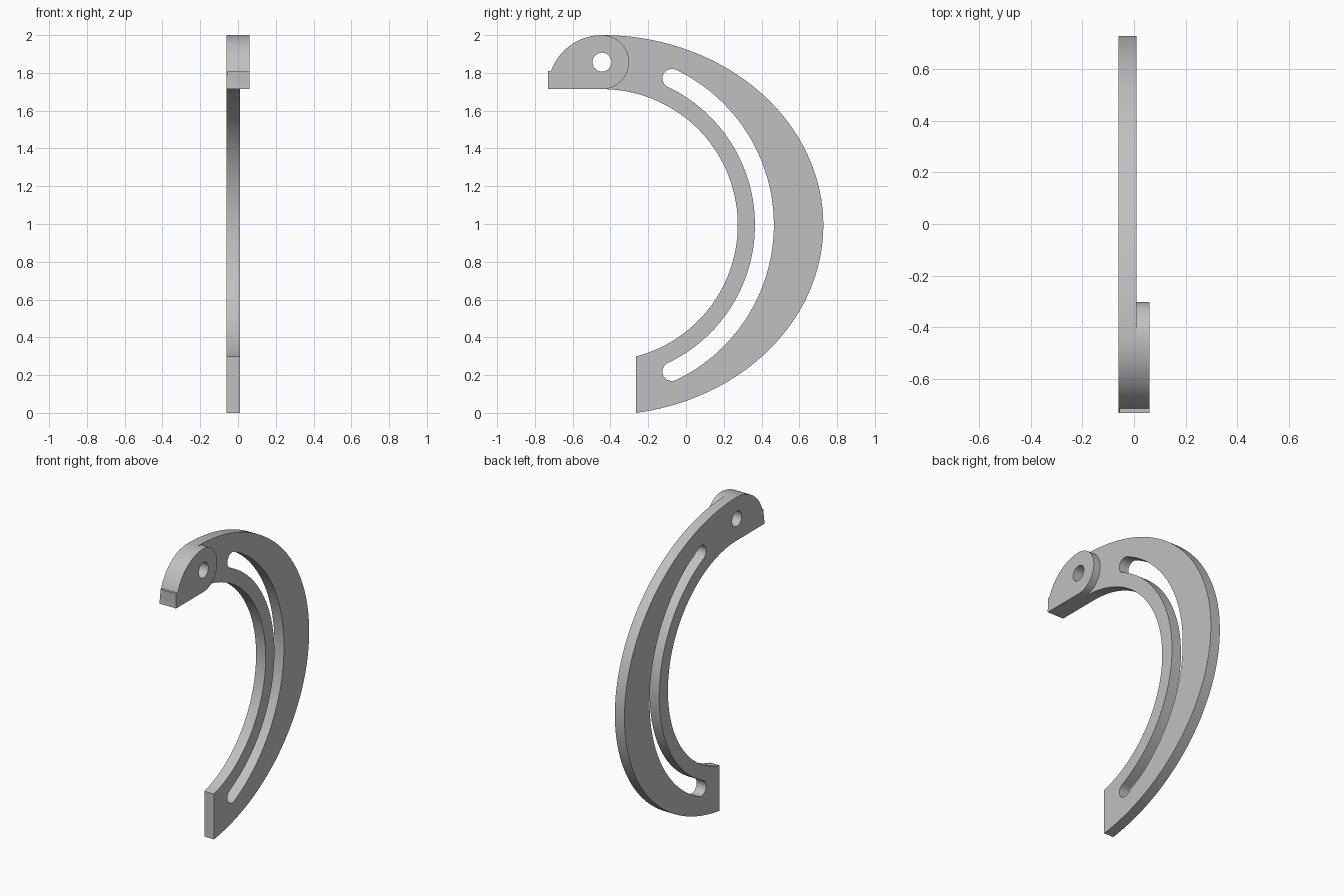
import bpy, bmesh, math
from math import radians, cos, sin

cube = bpy.data.objects.get("Cube")
if cube:
    bpy.data.objects.remove(cube, do_unlink=True)

grey = bpy.data.materials.new("plain grey")
grey.use_nodes = True
GREY = (0.53, 0.53, 0.53, 1)
grey.diffuse_color = GREY
grey.node_tree.nodes["Principled BSDF"].inputs["Base Color"].default_value = GREY

# Shared layout in the (y, z) plane
PIVOT_Y, PIVOT_Z, HUB_R = -0.445, 1.857, 0.143
ARC_Z = 0.995
BASE = PIVOT_Z - HUB_R
NOSE_R = 2.0 - BASE
INNER_R = ARC_Z - BASE + 2 * (BASE - ARC_Z)
END_Y = -0.265


def arc(cy, cz, ry, rz, start, end, steps):
    """Points along an elliptical arc, angles in degrees."""
    angles = [radians(start + (end - start) * i / steps) for i in range(steps + 1)]
    return [(cy + ry * cos(a), cz + rz * sin(a)) for a in angles]


def plate(name, x0, x1, loops):
    """Flat plate from an outline plus hole loops, thickened along x."""
    bm = bmesh.new()
    edges = []
    for loop in loops:
        vs = [bm.verts.new((x0, y, z)) for y, z in loop]
        edges += [bm.edges.new((v, vs[(i + 1) % len(vs)])) for i, v in enumerate(vs)]
    bmesh.ops.triangle_fill(bm, use_beauty=True, edges=edges, normal=(1, 0, 0))
    grown = bmesh.ops.extrude_face_region(bm, geom=bm.faces[:])["geom"]
    moved = [g for g in grown if isinstance(g, bmesh.types.BMVert)]
    bmesh.ops.translate(bm, verts=moved, vec=(x1 - x0, 0, 0))
    bmesh.ops.recalc_face_normals(bm, faces=bm.faces[:])
    mesh = bpy.data.meshes.new(name)
    bm.to_mesh(mesh)
    bm.free()
    mesh.materials.append(grey)
    obj = bpy.data.objects.new(name, mesh)
    bpy.context.collection.objects.link(obj)
    bpy.ops.object.select_all(action="DESELECT")
    obj.select_set(True)
    bpy.context.view_layer.objects.active = obj
    bpy.ops.object.shade_smooth_by_angle(angle=radians(30))
    return obj


pin_hole = arc(PIVOT_Y, PIVOT_Z, 0.05, 0.05, 0, 360, 40)[:-1]
nose = arc(PIVOT_Y, BASE, NOSE_R, NOSE_R, 90, 180, 28)

# Crescent arm: outer curve, rounded nose, inner curve, upright cut end
reach = 0.727 - PIVOT_Y
outer_start = -math.degrees(math.acos((END_Y - PIVOT_Y) / reach))
inner_end = -math.degrees(math.acos((END_Y - PIVOT_Y) / INNER_R))
outline = arc(PIVOT_Y, 0.994, reach, 1.006, outer_start, 90, 96)
outline += nose[1:]
outline += arc(PIVOT_Y, ARC_Z, INNER_R, INNER_R, 90, inner_end, 80)

# Curved slot with round ends, concentric with the inner curve
SLOT_R, SLOT_HALF, SPAN = 0.86, 0.05, 64.5
slot = arc(PIVOT_Y, ARC_Z, SLOT_R + SLOT_HALF, SLOT_R + SLOT_HALF, -SPAN, SPAN, 72)
for side, far in ((1, 1), (-1, -1)):
    ey = PIVOT_Y + SLOT_R * cos(radians(SPAN))
    ez = ARC_Z + side * SLOT_R * sin(radians(SPAN))
    first = SPAN if side > 0 else 180 - SPAN
    slot += arc(ey, ez, SLOT_HALF, SLOT_HALF, first, first + 180, 16)[1:-1]
    if side > 0:
        r = SLOT_R - SLOT_HALF
        slot += arc(PIVOT_Y, ARC_Z, r, r, SPAN, -SPAN, 72)

plate("slotted_arm", -0.06, 0.01, [outline, slot, pin_hole])

# Raised pivot boss: nose on the front half, round hub on the back half
boss = nose + arc(PIVOT_Y, PIVOT_Z, HUB_R, HUB_R, -90, 90, 36)[:-1]
plate("pivot_boss", 0.01, 0.06, [boss, pin_hole])

# Small square stop at the front tip
stop = [(-0.73, BASE), (-0.69, BASE), (-0.69, 1.81), (-0.73, 1.81)]
plate("front_stop", -0.056, 0.06, [stop])
